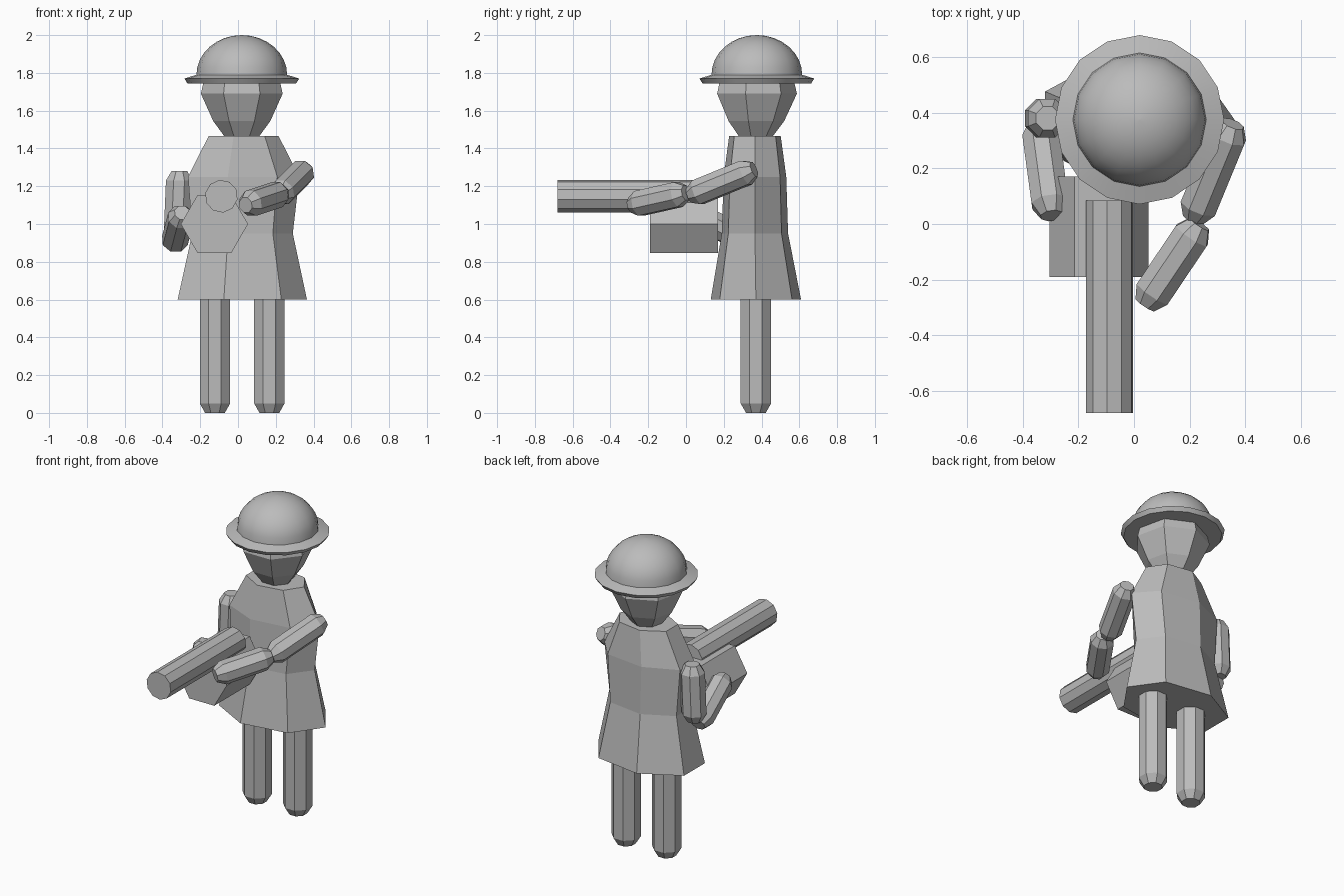
import bpy
import math
from mathutils import Vector

cube = bpy.data.objects.get("Cube")
if cube:
    bpy.data.objects.remove(cube, do_unlink=True)

GREY = (0.5, 0.5, 0.5, 1.0)
mat = bpy.data.materials.new("plain grey")
mat.use_nodes = True
mat.diffuse_color = GREY
mat.node_tree.nodes["Principled BSDF"].inputs["Base Color"].default_value = GREY


def loft(name, rings, sides, phase=0.0, axis=(0, 0, 1)):
    """Join polygon rings (centre, radius u, radius v) and cap both ends."""
    w = Vector(axis).normalized()
    if abs(w.z) > 0.99:
        u, v = Vector((1, 0, 0)), Vector((0, 1, 0))
    else:
        u = w.cross(Vector((0, 0, 1))).normalized()
        v = w.cross(u)
    if u.cross(v).dot(w) < 0:
        v = -v
    verts, faces = [], []
    for centre, ru, rv in rings:
        for i in range(sides):
            a = phase + math.tau * i / sides
            verts.append(Vector(centre) + u * ru * math.cos(a) + v * rv * math.sin(a))
    for r in range(len(rings) - 1):
        for i in range(sides):
            j = (i + 1) % sides
            a, b = r * sides, (r + 1) * sides
            faces.append((a + i, a + j, b + j, b + i))
    faces.append(tuple(reversed(range(sides))))
    top = (len(rings) - 1) * sides
    faces.append(tuple(range(top, top + sides)))
    mesh = bpy.data.meshes.new(name)
    mesh.from_pydata(verts, [], faces)
    mesh.materials.append(mat)
    obj = bpy.data.objects.new(name, mesh)
    bpy.context.collection.objects.link(obj)
    return obj


def limb(name, start, end, radius, tip=0.6, taper=0.05, sides=8):
    """Straight limb with narrowed ends."""
    a, b = Vector(start), Vector(end)
    d = (b - a).normalized()
    stations = ((a, tip), (a + d * taper, 1), (b - d * taper, 1), (b, tip))
    rings = [(p, radius * k, radius * k) for p, k in stations]
    return loft(name, rings, sides, math.pi / sides, d)


# Coat: flared seven-sided body
loft("coat", [((0.005, 0.37, 0.6), 0.36, 0.245),
              ((0.01, 0.365, 0.95), 0.28, 0.18),
              ((0.015, 0.365, 1.25), 0.31, 0.17),
              ((0.02, 0.365, 1.465), 0.195, 0.14)], 7)

# Head
loft("head", [((0.02, 0.365, z), r, r) for z, r in
              ((1.465, 0.095), (1.545, 0.155), (1.69, 0.222), (1.765, 0.205))],
     7, math.pi / 2)

# Helmet: brim and dome in one turned profile
profile = [(1.745, 0.288), (1.77, 0.304), (1.79, 0.24)]
for i in range(1, 9):
    t = math.pi / 2 * i / 8
    profile.append((1.79 + 0.21 * math.sin(t), max(0.24 * math.cos(t), 0.002)))
helmet = loft("helmet", [((0.02, 0.375, z), r, r) for z, r in profile], 16)
bpy.ops.object.select_all(action="DESELECT")
helmet.select_set(True)
bpy.context.view_layer.objects.active = helmet
bpy.ops.object.shade_smooth_by_angle(angle=math.radians(40))

# Legs
for side, x in (("right", -0.122), ("left", 0.166)):
    limb(side + "_leg", (x, 0.37, 0), (x, 0.37, 0.68), 0.087, 0.65)

# Arms
limb("left_upper_arm", (0.355, 0.36, 1.29), (0.215, 0.02, 1.15), 0.072)
limb("left_forearm", (0.235, 0.0, 1.165), (0.04, -0.29, 1.1), 0.072)
limb("right_upper_arm", (-0.31, 0.38, 1.28), (-0.325, 0.38, 0.92), 0.075)
limb("right_forearm", (-0.34, 0.36, 0.89), (-0.295, 0.03, 1.06), 0.072)

# Weapon: hexagonal drum and long barrel
BACK = (0, 1, 0)
loft("drum", [((-0.125, y, 1.0), 0.178, 0.178) for y in (-0.19, 0.17)], 6, 0, BACK)
loft("barrel", [((-0.088, y, 1.147), 0.087, 0.087) for y in (-0.68, 0.085)], 10, 0.2, BACK)
